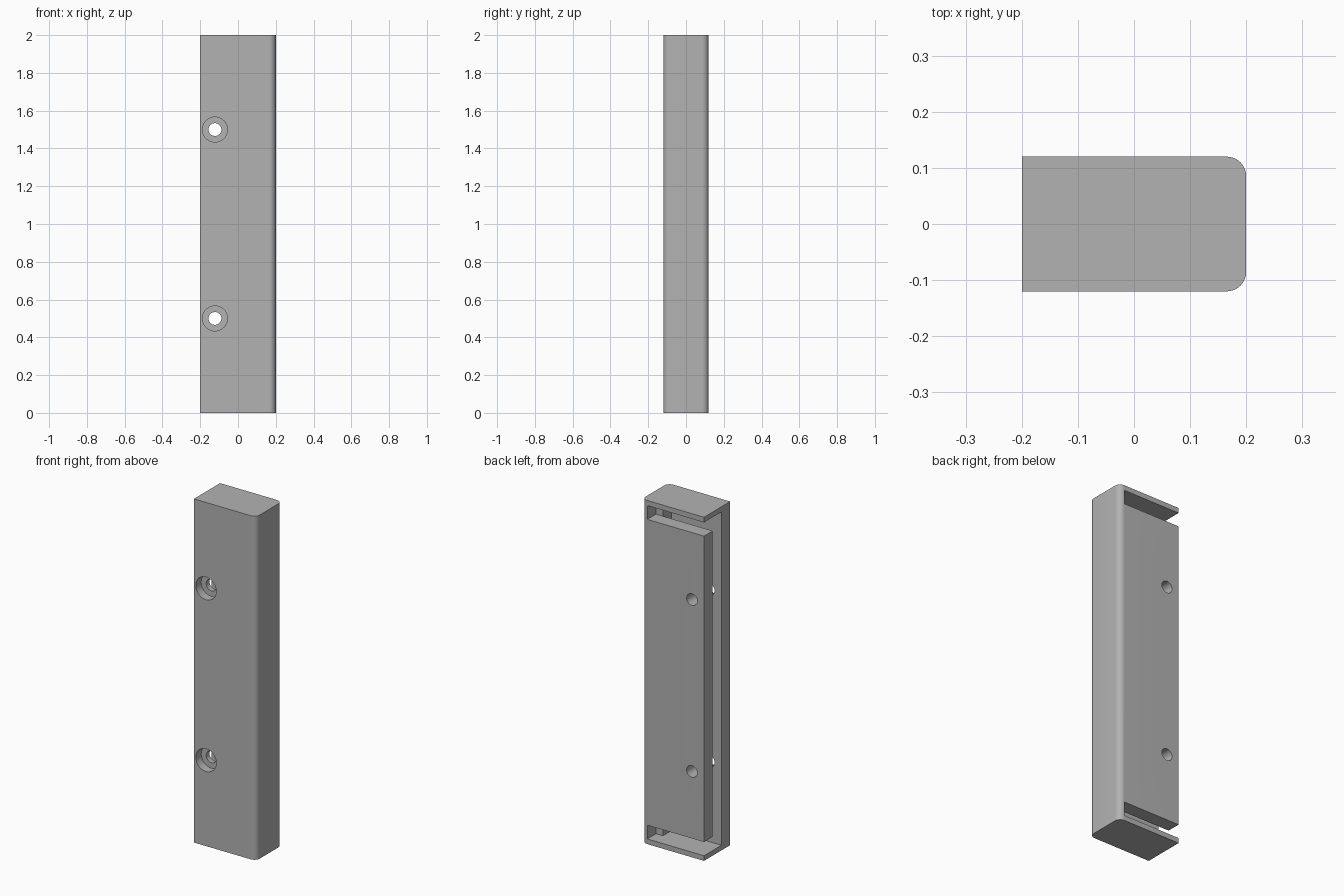
import bpy
import bmesh
import math
from mathutils import Matrix, Vector

HALF_W, HALF_D, HEIGHT = 0.2, 0.12, 2.0
CORNER = 0.035          # rounded vertical edges
CAP = 0.03              # end cap thickness
LAYER = 0.04            # half the depth of the central channel
HOLE_X = -0.122

cube = bpy.data.objects.get("Cube")
if cube:
    bpy.data.objects.remove(cube, do_unlink=True)

grey = bpy.data.materials.new("plain_grey")
grey.use_nodes = True
colour = (0.45, 0.45, 0.45, 1)
grey.diffuse_color = colour
grey.node_tree.nodes["Principled BSDF"].inputs["Base Color"].default_value = colour


def finish(name, bm):
    bmesh.ops.recalc_face_normals(bm, faces=bm.faces)
    mesh = bpy.data.meshes.new(name)
    bm.to_mesh(mesh)
    bm.free()
    mesh.materials.append(grey)
    obj = bpy.data.objects.new(name, mesh)
    bpy.context.collection.objects.link(obj)
    return obj


def block(name, low, high):
    low, high = Vector(low), Vector(high)
    bm = bmesh.new()
    bmesh.ops.create_cube(bm, size=1, matrix=Matrix.Translation((low + high) / 2)
                          @ Matrix.Diagonal((*(high - low), 1)))
    return finish(name, bm)


def bore(name, radius, y0, y1, z):
    bm = bmesh.new()
    bmesh.ops.create_cone(bm, cap_ends=True, segments=48, radius1=radius,
                          radius2=radius, depth=y1 - y0,
                          matrix=Matrix.Translation((HOLE_X, (y0 + y1) / 2, z))
                          @ Matrix.Rotation(math.pi / 2, 4, 'X'))
    return finish(name, bm)


def cut(target, cutter):
    mod = target.modifiers.new("cut", 'BOOLEAN')
    mod.operation = 'DIFFERENCE'
    mod.solver = 'EXACT'
    mod.object = cutter
    bpy.context.view_layer.objects.active = target
    bpy.ops.object.modifier_apply(modifier=mod.name)
    bpy.data.objects.remove(cutter, do_unlink=True)


# Body: rectangular bar with two rounded edges on one side
outline = [(-HALF_W, HALF_D), (-HALF_W, -HALF_D)]
for side, start in ((-1, -90), (1, 0)):
    for i in range(13):
        a = math.radians(start + 90 * i / 12)
        outline.append((HALF_W - CORNER + CORNER * math.cos(a),
                        side * (HALF_D - CORNER) + CORNER * math.sin(a)))
bm = bmesh.new()
base = bm.faces.new([bm.verts.new((x, y, 0)) for x, y in outline])
top = bmesh.ops.extrude_face_region(bm, geom=[base])
bmesh.ops.translate(bm, vec=(0, 0, HEIGHT),
                    verts=[v for v in top["geom"] if isinstance(v, bmesh.types.BMVert)])
body = finish("bracket_body", bm)

# Central channel, open on the square side
cut(body, block("channel_cutter", (-0.3, -LAYER, CAP), (0.12, LAYER, HEIGHT - CAP)))

# Slots separating the back plate from the end caps
for z0, z1 in ((CAP, 0.11), (HEIGHT - 0.11, HEIGHT - CAP)):
    cut(body, block("slot_cutter", (-0.3, LAYER, z0), (0.165, 0.3, z1)))

# Screw holes with counterbores on the front
for z in (0.5, 1.5):
    cut(body, bore("hole_cutter", 0.034, -0.3, 0.3, z))
    cut(body, bore("counterbore_cutter", 0.066, -0.3, -HALF_D + 0.05, z))

bpy.ops.object.select_all(action='DESELECT')
body.select_set(True)
bpy.context.view_layer.objects.active = body
bpy.ops.object.shade_smooth_by_angle(angle=math.radians(30))
